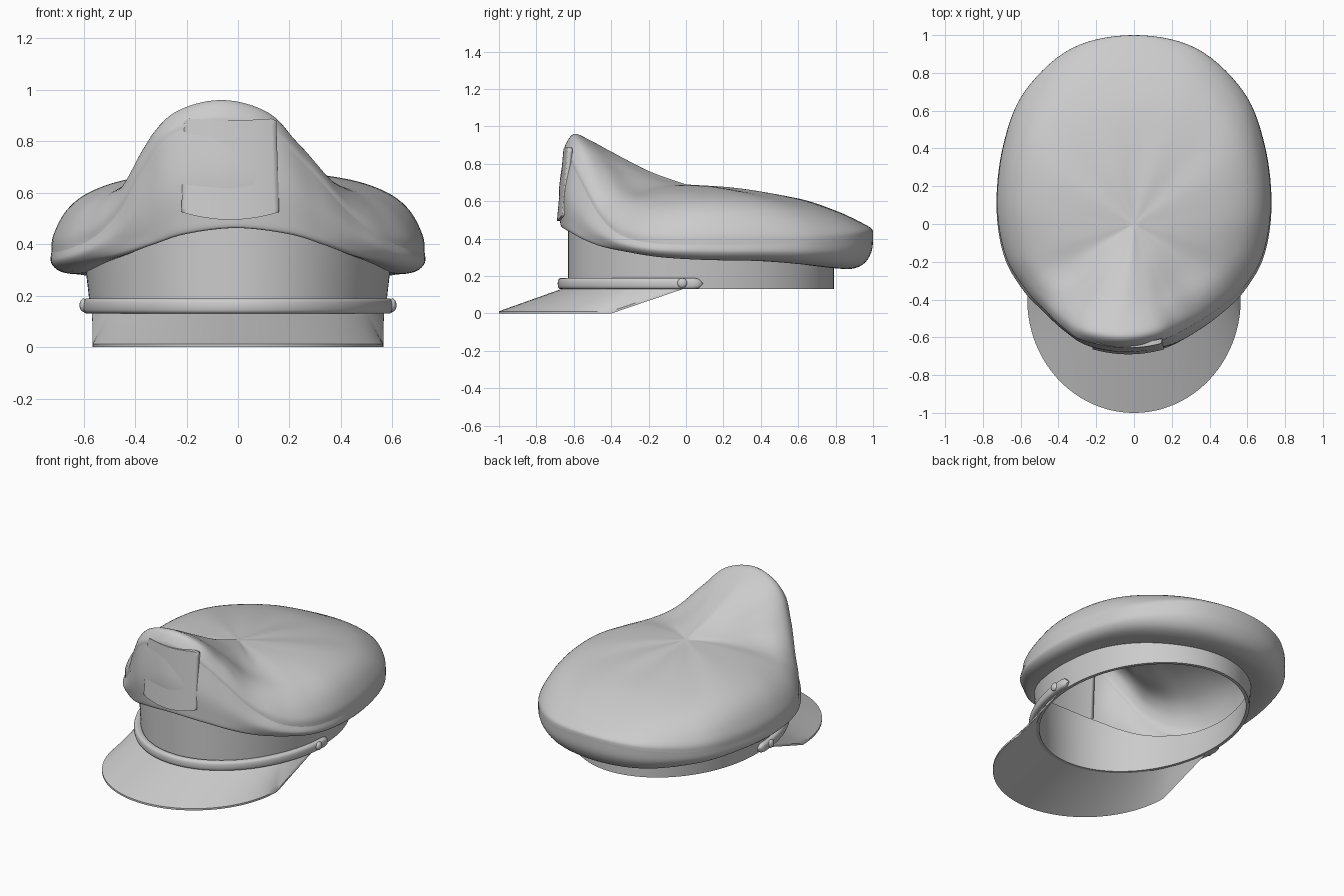
import bpy, bmesh
from math import sin, cos, atan2, pi, radians, copysign
from mathutils import Vector

if "Cube" in bpy.data.objects:
    bpy.data.objects.remove(bpy.data.objects["Cube"])


def finish(obj, angle=40):
    bpy.ops.object.select_all(action='DESELECT')
    obj.select_set(True)
    bpy.context.view_layer.objects.active = obj
    bpy.ops.object.shade_smooth_by_angle(angle=radians(angle))


def loft(name, cols, wrap_u=False, wrap_v=False, angle=40):
    """Skin a list of equally long point columns."""
    bm = bmesh.new()
    grid = [[bm.verts.new(p) for p in c] for c in cols]
    nu, nv = len(grid), len(grid[0])
    for i in range(nu if wrap_u else nu - 1):
        a, b = grid[i], grid[(i + 1) % nu]
        for j in range(nv if wrap_v else nv - 1):
            k = (j + 1) % nv
            bm.faces.new((a[j], b[j], b[k], a[k]))
    bmesh.ops.remove_doubles(bm, verts=bm.verts, dist=0.0002)
    bmesh.ops.recalc_face_normals(bm, faces=bm.faces)
    me = bpy.data.meshes.new(name)
    bm.to_mesh(me)
    bm.free()
    obj = bpy.data.objects.new(name, me)
    bpy.context.collection.objects.link(obj)
    finish(obj, angle)
    return obj


def catmull(a, b, c, d, t):
    return [0.5 * (2*q + (r-p)*t + (2*p - 5*q + 4*r - s)*t*t + (3*q - p - 3*r + s)*t**3)
            for p, q, r, s in zip(a, b, c, d)]


def smooth_path(pts, first=None, n=5):
    ext = [first or pts[0]] + pts + [pts[-1]]
    out = []
    for i in range(len(pts) - 1):
        out += [Vector(catmull(*ext[i:i + 4], k / n)) for k in range(n)]
    return out + [Vector(pts[-1])]


def oval(ang, a, b, z):
    """Point on the head oval; angle 0 is the front."""
    return Vector((a * sin(ang), 0.08 - b * cos(ang), z))


# Crown keys, front to back: seam x, y, z, four heights outward, lower edge z
keys = [(0, -.65, .87, .76, .86, .93, .96, .48),
        (.2, -.62, .82, .74, .82, .89, .91, .455),
        (.33, -.55, .68, .72, .75, .79, .78, .41),
        (.45, -.46, .52, .70, .68, .67, .63, .365),
        (.57, -.35, .42, .68, .645, .61, .55, .335),
        (.68, -.17, .375, .68, .645, .59, .52, .305),
        (.725, .10, .37, .68, .65, .60, .53, .29),
        (.69, .42, .37, .68, .65, .60, .53, .285),
        (.58, .70, .38, .67, .63, .58, .51, .27),
        (.33, .93, .41, .67, .62, .56, .50, .25),
        (0, 1.0, .43, .66, .615, .55, .495, .245)]
keys += [(-k[0],) + k[1:] for k in keys[-2:0:-1]]
n = len(keys)
cols = [catmull(keys[i - 1], keys[i], keys[(i + 1) % n], keys[(i + 2) % n], s / 7)
        for i in range(n) for s in range(7)]


def lean(p):
    """The raised front leans slightly to one side."""
    w = min(max((p[2] - .42) / .4, 0), 1) * min(max(-p[1] / .45, 0), 1)
    return Vector((p[0] - .065 * w, p[1], p[2]))


top, side, band = [], [], []
for x, y, z, h1, h2, h3, h4, low in cols:
    pts = [(0, 0, .69)]
    for t, h in ((.3, h1), (.6, h2), (.8, h3), (.92, h4), (.99, z + .4 * (h4 - z)), (1, z)):
        pts.append((x * t, y * t, h))
    top.append([lean(p) for p in smooth_path(pts, (-.3 * x, -.3 * y, 1.38 - h1))])
    ang = atan2(x / .59, -(y - .08) / .71)
    seam, b = Vector((x, y, z)), oval(ang, .59, .71, low)
    out = Vector((sin(ang), -cos(ang), 0)) * (.015 + .015 * max(cos(ang), 0))
    under = [seam]
    for f, g in ((.9, .5), (.7, .12), (.35, -.04)):
        q = b.lerp(seam, f) + out
        q.z = low + g * (z - low)
        under.append(q)
    under.append(b)
    side.append([lean(p) for p in smooth_path([tuple(p) for p in under])])
    band.append([oval(ang, .572, .71, .13), oval(ang, .592, .71, low + .015),
                 oval(ang, .575, .693, low + .015), oval(ang, .552, .69, .13)])

loft("crown_top", top, wrap_u=True, angle=60)
loft("crown_side", side, wrap_u=True, angle=60)
loft("head_band", band, wrap_u=True, wrap_v=True)

# Visor: sloping sheet between the band and a level rim, with corners at the sides
END = radians(82)
tip = oval(END, .572, .71, .13)
visor = []
for i in range(-48, 49):
    u = abs(i) / 48
    sx = -1 if i < 0 else 1
    inner = oval(u * END, .565, .70, .135)
    if u <= .75:
        r = u / .75 * pi / 2
        rim = Vector((.565 * sin(r), -.4 - .6 * cos(r), 0.0))
    else:
        rim = Vector((.565, -.4, 0.0)).lerp(tip, (u - .75) / .25)
    up = Vector((0, 0, .012))
    line = [inner.lerp(rim, k / 6) for k in range(7)]
    loop = [p + up for p in line] + line[::-1]
    visor.append([Vector((p.x * sx, p.y, p.z)) for p in loop])
loft("visor", visor, wrap_v=True, angle=35)

# Chin strap: rounded-rectangle section swept round the front, with closed ends
strap = []
M = 90
for i in range(M + 1):
    ang = radians(-91 + 182 * i / M)
    e = min(i, M - i)
    s = (0.005, .85)[e] if e < 2 else 1
    normal = Vector((sin(ang), -cos(ang), 0))
    c = oval(ang, .582, .742, .16)
    ring = []
    for k in range(20):
        q = 2 * pi * k / 20
        cx = copysign(abs(cos(q)) ** .7, cos(q))
        cz = copysign(abs(sin(q)) ** .7, sin(q))
        ring.append(c + normal * (.024 * cx * s) + Vector((0, 0, .03 * cz * s)))
    strap.append(ring)
loft("chin_strap", strap, wrap_v=True, angle=60)

# Strap buttons
for label, sx in (("left", -1), ("right", 1)):
    bpy.ops.mesh.primitive_uv_sphere_add(segments=24, ring_count=12, radius=.026,
                                         location=(sx * .6, -.02, .163))
    bpy.context.object.name = "strap_button_" + label
    bpy.context.object.scale = (.6, 1, 1)
    finish(bpy.context.object)

# Front badge patch: curved plate with softened outline
patch = []
for i in range(21):
    u = i / 10 - 1
    col = []
    for j in range(21):
        v = j / 20
        x = -.03 + .19 * u * (1 - .06 * v)
        z = .525 - .03 * (1 - u * u) + v * (.325 + .05 * (1 - u * u) ** .5 * .6 + .03)
        y = -.69 + .035 * v + .75 * (x + .03) ** 2
        col.append(Vector((x, y, z)))
    back = [p + Vector((0, .025, 0)) for p in col[::-1]]
    patch.append(col + back)
badge = loft("front_badge", patch, wrap_v=True)
bm = bmesh.new()
bm.from_mesh(badge.data)
bmesh.ops.holes_fill(bm, edges=[e for e in bm.edges if e.is_boundary])
bm.to_mesh(badge.data)
bm.free()
